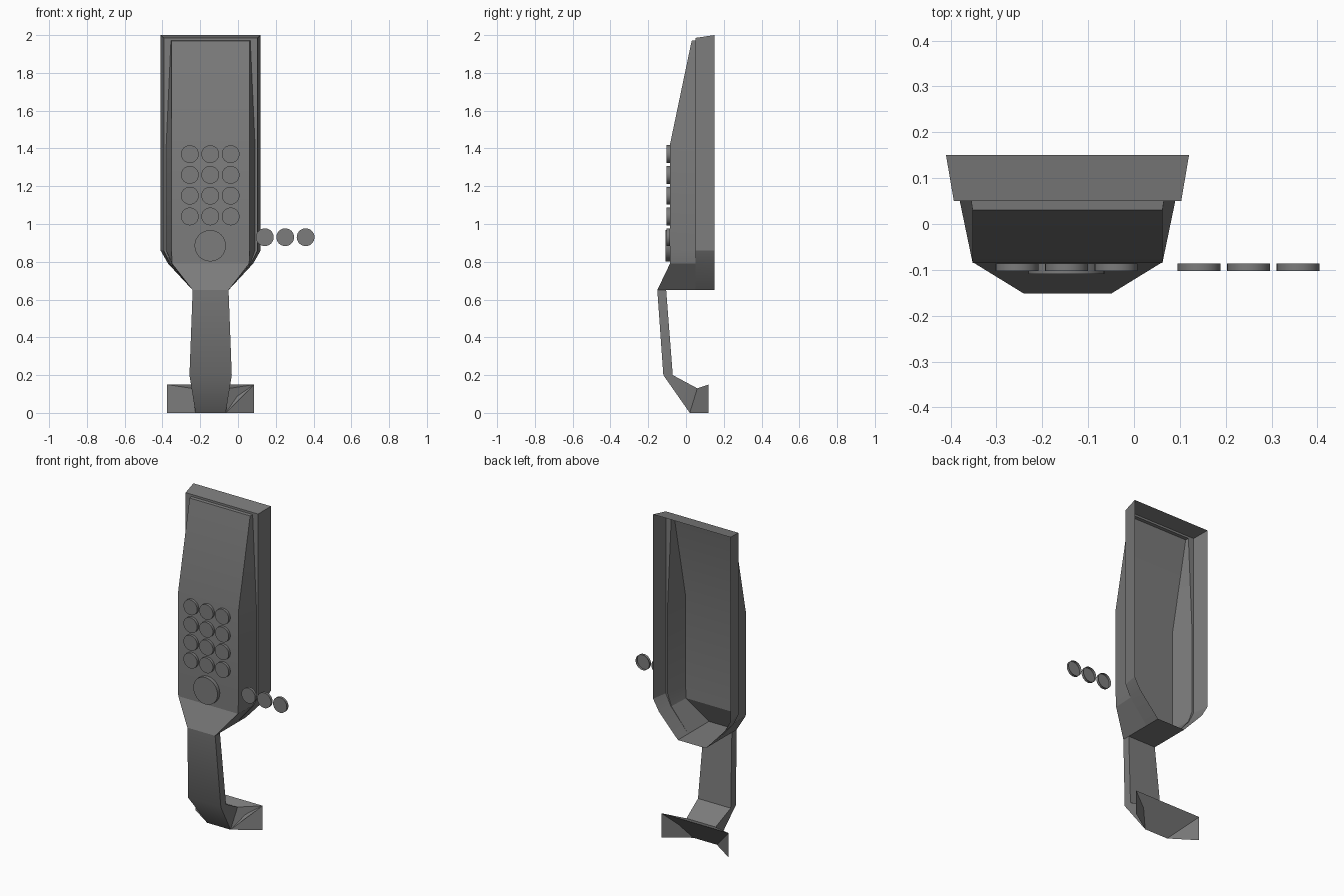
import bpy, bmesh, math
from mathutils import Matrix, Vector

if "Cube" in bpy.data.objects:
    bpy.data.objects.remove(bpy.data.objects["Cube"])

CX = -0.145  # centre line of the handset

grey = bpy.data.materials.new("plain grey")
grey.use_nodes = True
COLOUR = (0.2, 0.2, 0.2, 1)
grey.diffuse_color = COLOUR
grey.node_tree.nodes["Principled BSDF"].inputs["Base Color"].default_value = COLOUR


def finish(bm, name, angle=30):
    bmesh.ops.remove_doubles(bm, verts=bm.verts, dist=0.0005)
    mesh = bpy.data.meshes.new(name)
    bm.to_mesh(mesh)
    bm.free()
    mesh.materials.append(grey)
    ob = bpy.data.objects.new(name, mesh)
    bpy.context.collection.objects.link(ob)
    bpy.ops.object.select_all(action='DESELECT')
    ob.select_set(True)
    bpy.context.view_layer.objects.active = ob
    bpy.ops.object.shade_smooth_by_angle(angle=math.radians(angle))
    return ob


def both_sides(half):
    """Mirror a half section of (x, y, z) points about the centre line."""
    return ([Vector((CX - x, y, z)) for x, y, z in half]
            + [Vector((CX + x, y, z)) for x, y, z in reversed(half)])


def loft(bm, sections, closed=False):
    rows = [[bm.verts.new(p) for p in s] for s in sections]
    n = len(rows[0])
    for a, b in zip(rows, rows[1:]):
        for i in range(n if closed else n - 1):
            j = (i + 1) % n
            bm.faces.new((a[i], b[i], b[j], a[j]))
    return rows


def level(z, back, rim, step, front, y_front):
    return [(back, .15, z), (rim, .05, z), (step, .05, z), (front, y_front, z)]


# Open-backed body shell, tapering into the neck
bm = bmesh.new()
top = [(.265, .15, 2), (.248, .05, 1.985), (.21, .05, 1.972), (.207, .03, 1.97)]
rows = loft(bm, [both_sides(s) for s in (
    top,
    level(1.42, .265, .248, .235, .207, -.085),
    level(.86, .265, .248, .235, .207, -.085),
    level(.79, .225, .214, .21, .204, -.085),
    level(.65, .095, .095, .095, .095, -.152))])
for i in range(3):
    t = rows[0]
    bm.faces.new((t[i], t[i + 1], t[-2 - i], t[-1 - i]))
b = rows[-1]
bm.faces.new((b[0], b[-1], b[4], b[3]))
bmesh.ops.recalc_face_normals(bm, faces=bm.faces)
finish(bm, "body_shell", 20)

# Bent strap running from the neck down to the foot
bm = bmesh.new()
strap = [both_sides([(w, yf, zf), (wb, yb, zb)]) for w, yf, zf, wb, yb, zb in (
    (.095, -.152, .65, .095, -.105, .65),
    (.112, -.12, .2, .112, -.07, .2),
    (.08, .02, 0, .1, .06, .13))]
rows = loft(bm, strap, closed=True)
for end in (rows[0], rows[-1]):
    bm.faces.new(end)
bmesh.ops.recalc_face_normals(bm, faces=bm.faces)
finish(bm, "strap", 40)

# Foot: two swept-back wings, a roof and a slanted underside
bm = bmesh.new()
tip_top, tip_low = (.23, .12, .15), (.23, .12, 0)
root_top, root_low = (.1, .06, .13), (.08, .02, 0)
for s in (-1, 1):
    wing = [bm.verts.new((CX + s * x, y, z))
            for x, y, z in (tip_top, tip_low, root_low, root_top)]
    bm.faces.new(wing if s < 0 else wing[::-1])
for a, c in ((tip_top, root_top), (root_low, tip_top)):
    bm.faces.new([bm.verts.new(p) for p in both_sides([a, c])])
finish(bm, "foot")


# Round keys with open backs
def key(name, x, z, radius, front):
    bm = bmesh.new()
    bmesh.ops.create_cone(bm, cap_ends=True, segments=32, radius1=radius,
                          radius2=radius, depth=front,
                          matrix=Matrix.Translation((x, -.086 - front / 2, z))
                          @ Matrix.Rotation(math.pi / 2, 4, 'X'))
    bm.normal_update()
    back = [f for f in bm.faces if f.normal.y > .9]
    bmesh.ops.delete(bm, geom=back, context='FACES')
    finish(bm, name)


for r in range(4):
    for c in range(3):
        key(f"key_{r}_{c}", -.255 + c * .108, 1.37 - r * .11, .047, .016)
for c in range(3):
    key(f"loose_key_{c}", .142 + c * .108, .93, .047, .016)
key("large_key", -.147, .885, .083, .023)
